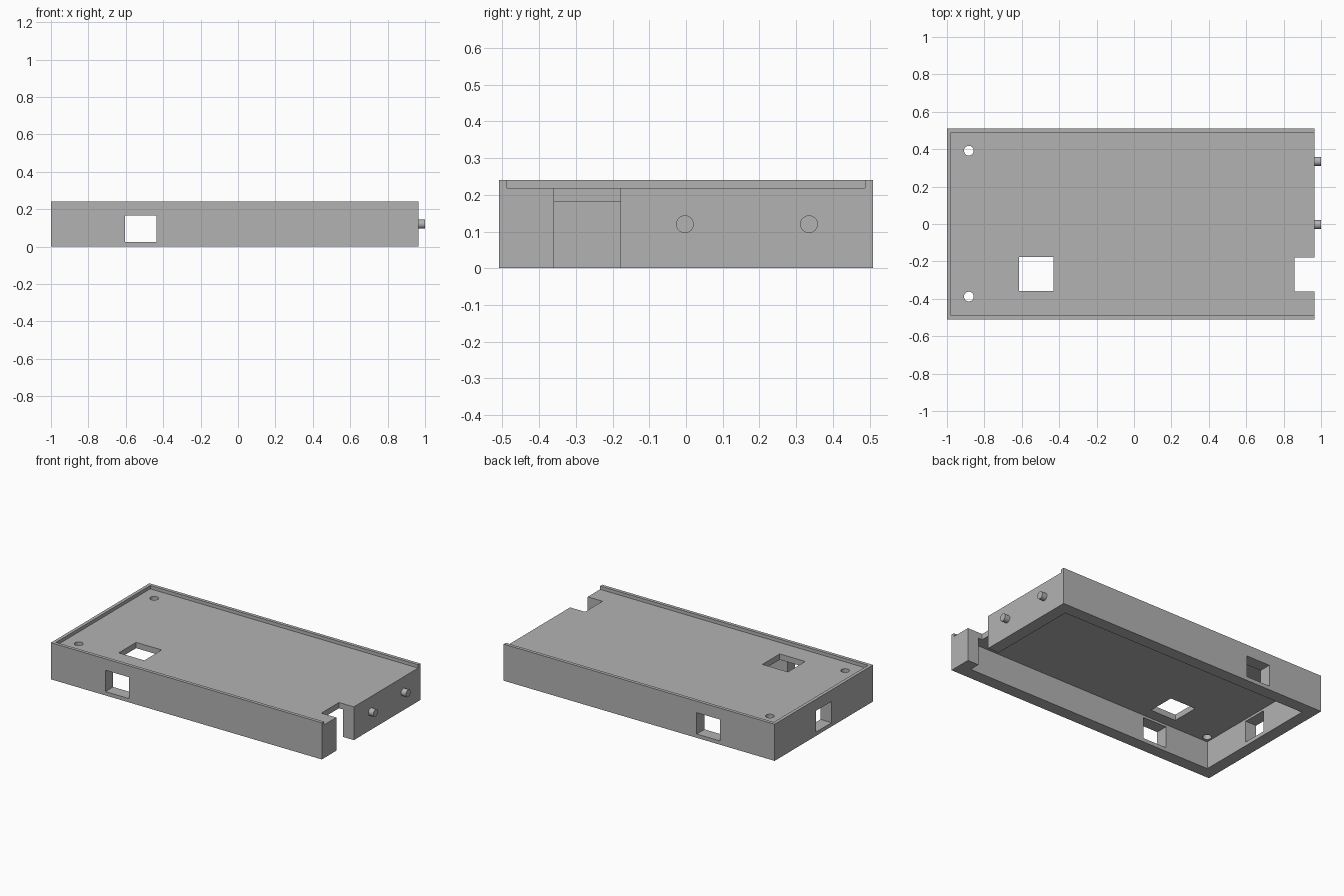
import bpy
import math

cube = bpy.data.objects.get("Cube")
if cube:
    bpy.data.objects.remove(cube, do_unlink=True)

grey = bpy.data.materials.new("light_grey")
grey.use_nodes = True
colour = (0.45, 0.45, 0.45, 1)
grey.diffuse_color = colour
grey.node_tree.nodes["Principled BSDF"].inputs["Base Color"].default_value = colour


def box(name, x, y, z):
    """Box given by its (min, max) range on each axis."""
    bpy.ops.mesh.primitive_cube_add(size=1, location=[sum(r) / 2 for r in (x, y, z)])
    obj = bpy.context.object
    obj.name = name
    obj.scale = [r[1] - r[0] for r in (x, y, z)]
    bpy.ops.object.transform_apply(location=True, rotation=True, scale=True)
    obj.data.materials.append(grey)
    return obj


def rod(name, radius, depth, location, rotation=(0, 0, 0)):
    bpy.ops.mesh.primitive_cylinder_add(vertices=32, radius=radius, depth=depth,
                                        location=location, rotation=rotation)
    obj = bpy.context.object
    obj.name = name
    obj.data.materials.append(grey)
    return obj


def cut(target, cutter):
    """Subtract the cutter from the target, then discard it."""
    cutter.hide_render = True
    mod = target.modifiers.new("cut", 'BOOLEAN')
    mod.operation = 'DIFFERENCE'
    mod.solver = 'EXACT'
    mod.object = cutter
    bpy.context.view_layer.objects.active = target
    bpy.ops.object.modifier_apply(modifier=mod.name)
    bpy.data.objects.remove(cutter, do_unlink=True)


END = 0.965      # peg end of the case
HALF = 0.51      # half width
TOP = 0.24
WALL = 0.08
WINDOW_Z = (0.025, 0.165)

case = box("case", (-1, END), (-HALF, HALF), (0, TOP))

# Hollow underside, and shallow top recess open at the peg end
cut(case, box("cavity", (-1 + WALL, END - WALL), (-HALF + WALL, HALF - WALL), (-0.1, 0.18)))
cut(case, box("recess", (-0.978, 1.2), (-0.488, 0.488), (0.218, 0.4)))

# Side windows, end window, top opening and end slot
cut(case, box("side_windows", (-0.605, -0.435), (-1, 1), WINDOW_Z))
cut(case, box("end_window", (-1.2, -0.8), (-0.08, 0.08), WINDOW_Z))
cut(case, box("top_opening", (-0.615, -0.43), (-0.357, -0.177), (0.1, 0.4)))
cut(case, box("end_slot", (0.857, 1.2), (-0.36, -0.178), (-0.1, 0.4)))

# Screw holes
for y in (-0.388, 0.392):
    cut(case, rod("screw_hole", 0.026, 0.3, (-0.883, y, 0.25)))

# Pegs on the end wall
pegs = [rod(name, 0.024, 0.045, (0.9775, y, 0.12), (0, math.pi / 2, 0))
        for name, y in (("middle_peg", -0.003), ("back_peg", 0.335))]

for obj in [case] + pegs:
    bpy.ops.object.select_all(action='DESELECT')
    obj.select_set(True)
    bpy.context.view_layer.objects.active = obj
    bpy.ops.object.shade_smooth_by_angle(angle=math.radians(30))
